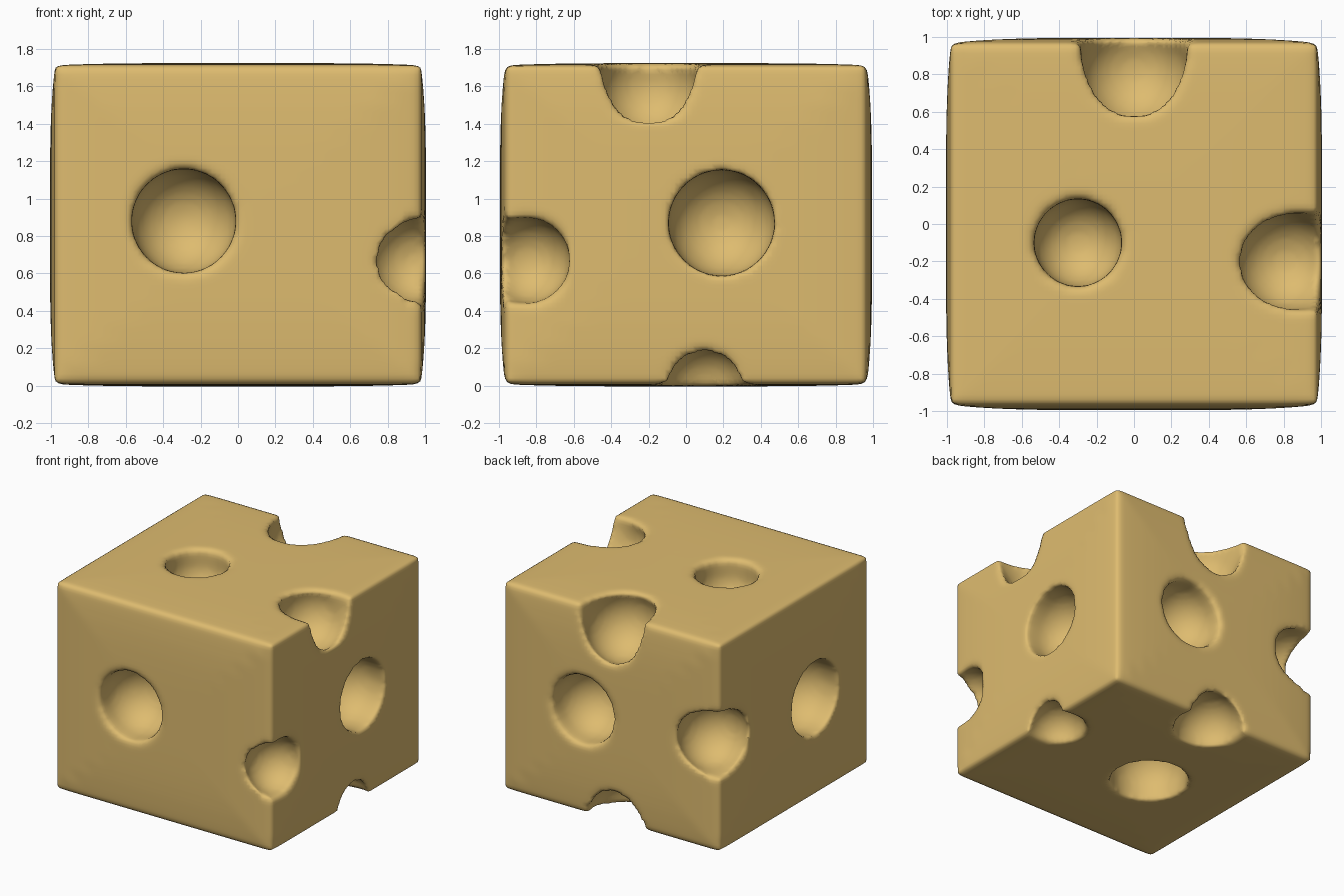
import bpy, bmesh
from mathutils import Vector

if "Cube" in bpy.data.objects:
    bpy.data.objects.remove(bpy.data.objects["Cube"])

H = 1.72  # block height

# Cheese block: subdivided box whose sides bulge slightly
bm = bmesh.new()
bmesh.ops.create_cube(bm, size=2)
bmesh.ops.subdivide_edges(bm, edges=bm.edges[:], cuts=15, use_grid_fill=True)
for v in bm.verts:
    x, y, z = v.co
    v.co.x = x * (1.005 - 0.028 * max(abs(y), abs(z)) ** 4 if abs(x) > 0.99 else 0.98)
    v.co.y = y * (0.995 - 0.028 * max(abs(x), abs(z)) ** 4 if abs(y) > 0.99 else 0.98)
    v.co.z = H / 2 + z * (H / 2 + 0.004 - 0.012 * max(abs(x), abs(y)) ** 4)
me = bpy.data.meshes.new("cheese_block")
bm.to_mesh(me)
bm.free()
block = bpy.data.objects.new("cheese_block", me)
bpy.context.collection.objects.link(block)

# Holes: centre, radius, opening direction
holes = [
    # one in each face
    ((-0.29, -0.88, 0.88), 0.28, (0, -1, 0)),
    ((0.88, 0.19, 0.87), 0.285, (1, 0, 0)),
    ((0.25, 0.88, 0.86), 0.28, (0, 1, 0)),
    ((-0.88, -0.25, 0.82), 0.30, (-1, 0, 0)),
    ((-0.30, -0.10, 1.60), 0.235, (0, 0, 1)),
    ((-0.20, -0.06, 0.12), 0.30, (0, 0, -1)),
    # bites out of the edges
    ((0.94, -0.85, 0.67), 0.23, (1, -1, 0)),
    ((0.81, -0.20, 1.60), 0.26, (1, 0, 1)),
    ((0.0, 0.82, 1.55), 0.285, (0, 1, 1)),
    ((0.86, 0.10, -0.01), 0.225, (1, 0, -1)),
    ((-0.04, 0.85, 0.02), 0.27, (0, 1, -1)),
    ((-0.83, 0.83, 0.88), 0.27, (-1, 1, 0)),
]

# Cutter: round-bottomed plugs, each a sphere stretched outwards
bm = bmesh.new()
for c, r, d in holes:
    d = Vector(d).normalized()
    rot = d.to_track_quat('Z', 'Y').to_matrix().to_4x4()
    new = bmesh.ops.create_uvsphere(bm, u_segments=28, v_segments=15, radius=r, matrix=rot)["verts"]
    for v in new:
        if v.co.dot(d) > 0:
            v.co += d * 0.45
        v.co += Vector(c)
me = bpy.data.meshes.new("hole_cutter")
bm.to_mesh(me)
bm.free()
cutter = bpy.data.objects.new("hole_cutter", me)
bpy.context.collection.objects.link(cutter)
cutter.hide_render = True

# Cut, then remesh and smooth so the rims turn soft
m = block.modifiers.new("holes", 'BOOLEAN')
m.operation = 'DIFFERENCE'
m.solver = 'EXACT'
m.object = cutter
m = block.modifiers.new("remesh", 'REMESH')
m.mode = 'VOXEL'
m.voxel_size = 0.025
m = block.modifiers.new("soften", 'SMOOTH')
m.factor = 0.5
m.iterations = 5

dg = bpy.context.evaluated_depsgraph_get()
final = bpy.data.meshes.new_from_object(block.evaluated_get(dg))
block.modifiers.clear()
block.data = final
bpy.data.objects.remove(cutter)
for p in final.polygons:
    p.use_smooth = True

# Colour
mat = bpy.data.materials.new("cheese_yellow")
mat.diffuse_color = (0.73, 0.50, 0.16, 1)
mat.use_nodes = True
mat.node_tree.nodes["Principled BSDF"].inputs["Base Color"].default_value = mat.diffuse_color
final.materials.clear()
final.materials.append(mat)
